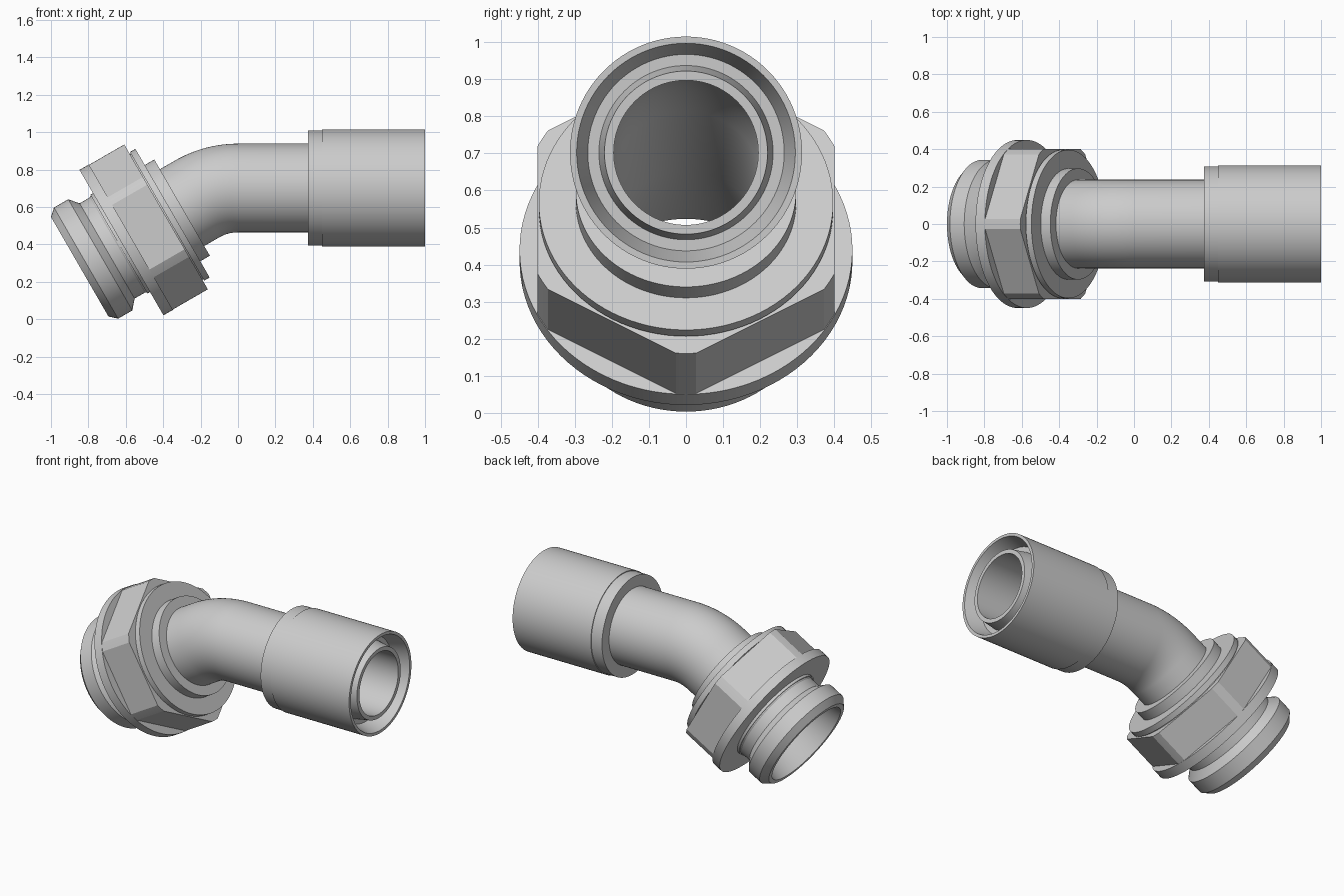
import bpy, bmesh, math
from mathutils import Vector

if "Cube" in bpy.data.objects:
    bpy.data.objects.remove(bpy.data.objects["Cube"])

AXIS_Z, BEND_R, BEND = 0.702, 0.437, math.radians(30)
ARC = BEND_R * BEND
TANGENT = BEND_R * math.tan(BEND / 2)

metal = bpy.data.materials.new("light_grey_metal")
metal.diffuse_color = (0.6, 0.6, 0.6, 1)
metal.use_nodes = True
metal.node_tree.nodes["Principled BSDF"].inputs["Base Color"].default_value = metal.diffuse_color


def frame(s):
    """Centre, radial-up vector at distance s along the bent centreline."""
    a = min(max((s - 1.0) / BEND_R, 0), BEND)
    t = Vector((-math.cos(a), 0, -math.sin(a)))
    v = Vector((-math.sin(a), 0, math.cos(a)))
    c = Vector((0, 0, AXIS_Z - BEND_R)) + BEND_R * v
    if s < 1.0:
        c += t * (s - 1.0)
    elif s > 1.0 + ARC:
        c += t * (s - 1.0 - ARC)
    return c, v


def low(u):
    """Distance along the centreline for a point u past the bend corner."""
    return u - TANGENT + 1.0 + ARC


def sweep(name, profile, angles, radius=lambda r, a: r):
    """Closed (s, r) profile turned round the centreline."""
    bm = bmesh.new()
    rings = []
    for s, r in profile:
        c, v = frame(s)
        rings.append([bm.verts.new(c + radius(r, a) * (
            v * math.cos(a) + Vector((0, math.sin(a), 0)))) for a in angles])
    n = len(angles)
    for i, ring in enumerate(rings):
        nxt = rings[(i + 1) % len(rings)]
        for j in range(n):
            k = (j + 1) % n
            bm.faces.new((ring[j], ring[k], nxt[k], nxt[j]))
    bmesh.ops.recalc_face_normals(bm, faces=bm.faces)
    me = bpy.data.meshes.new(name)
    bm.to_mesh(me)
    bm.free()
    me.materials.append(metal)
    ob = bpy.data.objects.new(name, me)
    bpy.context.collection.objects.link(ob)
    bpy.ops.object.select_all(action='DESELECT')
    ob.select_set(True)
    bpy.context.view_layer.objects.active = ob
    bpy.ops.object.shade_smooth_by_angle(angle=math.radians(20))
    return ob


ROUND = [math.tau * i / 96 for i in range(96)]
bend = [1.0 + ARC * i / 16 for i in range(17)]

# Pipe body: press socket, bent tube, shoulder, neck and lipped spigot
body = [(0, .313), (.55, .313), (.55, .308), (.625, .308), (.625, .237)]
body += [(s, .237) for s in bend]
body += [(low(u), r) for u, r in (
    (.21, .237), (.21, .297), (.605, .297), (.61, .294), (.673, .294),
    (.715, .343), (.803, .343), (.842, .307), (.842, .28), (.44, .195))]
# Bore back to the socket, with the ring groove at its mouth
body += [(s, .195) for s in reversed(bend)]
body += [(.01, .195), (.01, .22), (.1, .235), (.1, .265), (0, .295)]
sweep("pipe_body", body, ROUND)

# Hexagon nut with its corners turned down to a cylinder
FLAT, CORNER = 0.40, 0.447
strip = 30 - math.degrees(math.acos(FLAT / CORNER))
hex_angles = [math.radians(60 * k + d) for k in range(6)
              for d in (-strip, 0, strip, 12, 21, 30, 39, 48)]


def hex_radius(r, a):
    if r < FLAT:
        return r
    off = a % (math.pi / 3) - math.pi / 6
    return min(r, FLAT / math.cos(off))


def ring(name, u0, u1, outer, inner, angles=ROUND, radius=lambda r, a: r):
    return sweep(name, [(low(u0), inner), (low(u0), outer),
                        (low(u1), outer), (low(u1), inner)], angles, radius)


ring("hex_nut", .309, .53, CORNER, .285, hex_angles, hex_radius)
ring("nut_flange", .526, .584, .449, .285)

# Collar in front of the nut, with a narrow relief groove
ring("nut_collar", .269, .303, .397, .285)
ring("collar_groove", .30, .312, .387, .285)

# Thin seal seat behind the nut
ring("seal_seat", .58, .60, .305, .285)
